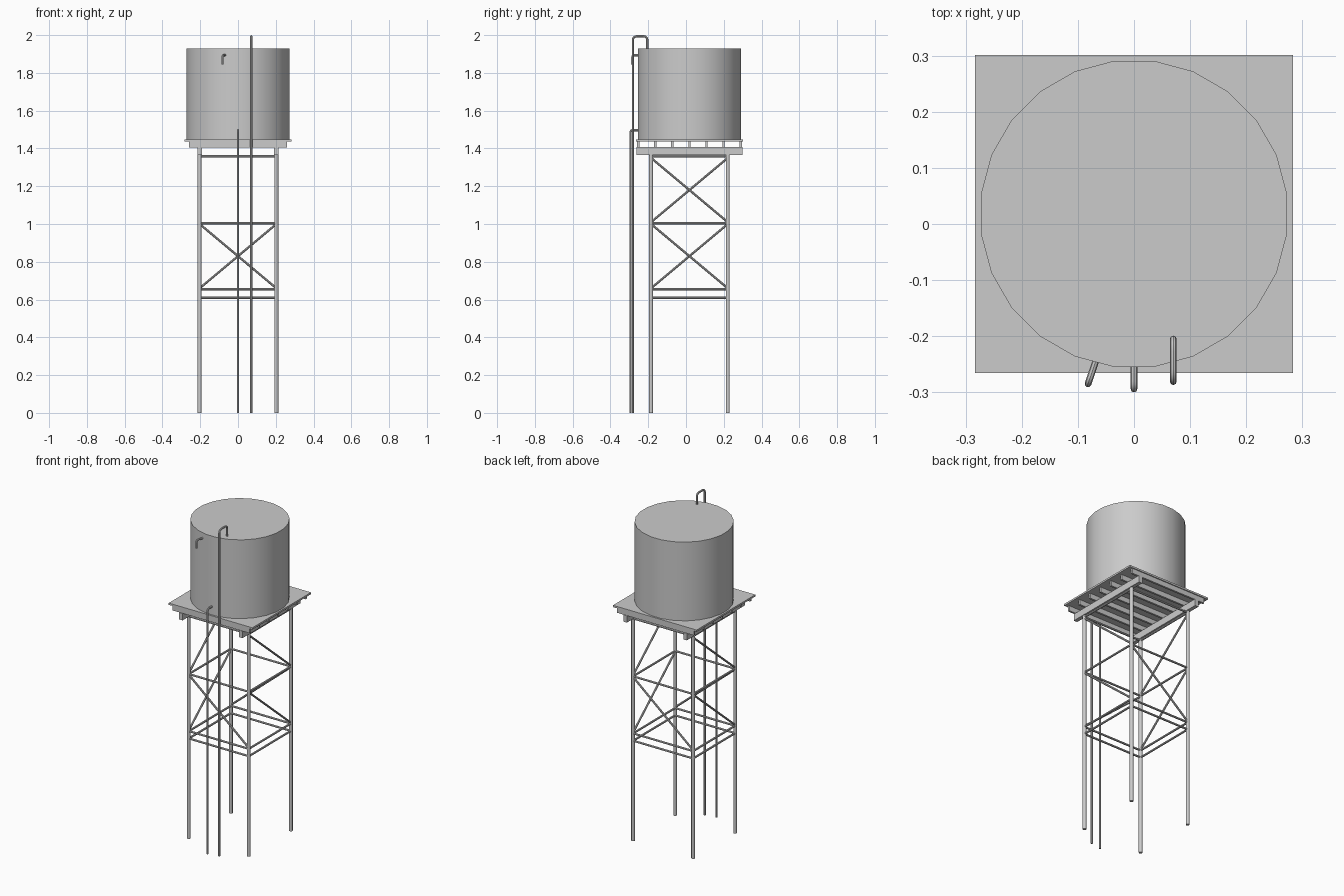
import bpy
import math
from mathutils import Vector

if "Cube" in bpy.data.objects:
    bpy.data.objects.remove(bpy.data.objects["Cube"], do_unlink=True)

grey = bpy.data.materials.new("plain grey")
grey.use_nodes = True
colour = (0.6, 0.6, 0.6, 1)
grey.diffuse_color = colour
grey.node_tree.nodes["Principled BSDF"].inputs["Base Color"].default_value = colour

CY = 0.018      # centre of the tower in y
HALF = 0.203    # half the leg spacing


def finish(name, smooth=False):
    ob = bpy.context.object
    ob.name = name
    ob.data.materials.append(grey)
    if smooth:
        bpy.ops.object.shade_smooth_by_angle(angle=math.radians(40))
    return ob


def box(name, centre, size):
    bpy.ops.mesh.primitive_cube_add(size=1, location=centre)
    ob = bpy.context.object
    ob.scale = size
    bpy.ops.object.transform_apply(location=False, rotation=False, scale=True)
    return finish(name)


def rod(name, a, b, radius, sides=10):
    a, b = Vector(a), Vector(b)
    d = b - a
    bpy.ops.mesh.primitive_cylinder_add(
        vertices=sides, radius=radius, depth=d.length, location=(a + b) / 2,
        rotation=d.to_track_quat('Z', 'Y').to_euler())
    return finish(name, sides > 8)


def pipe(name, points, radius, bend):
    """Round pipe through the points, with rounded elbows."""
    pts = [Vector(p) for p in points]
    path = [pts[0]]
    for prev, p, nxt in zip(pts, pts[1:], pts[2:]):
        a = p + (prev - p).normalized() * bend
        b = p + (nxt - p).normalized() * bend
        for i in range(6):
            t = i / 5
            path.append(a * (1 - t) ** 2 + p * 2 * t * (1 - t) + b * t * t)
    path.append(pts[-1])
    curve = bpy.data.curves.new(name, 'CURVE')
    curve.dimensions = '3D'
    curve.bevel_depth = radius
    curve.bevel_resolution = 2
    curve.use_fill_caps = True
    spline = curve.splines.new('POLY')
    spline.points.add(len(path) - 1)
    for point, co in zip(spline.points, path):
        point.co = (*co, 1)
    ob = bpy.data.objects.new(name, curve)
    bpy.context.collection.objects.link(ob)
    bpy.ops.object.select_all(action='DESELECT')
    ob.select_set(True)
    bpy.context.view_layer.objects.active = ob
    bpy.ops.object.convert(target='MESH')
    finish(name, True)


# Tank and deck
bpy.ops.mesh.primitive_cylinder_add(
    vertices=24, radius=0.275, depth=0.482, location=(0, CY, 1.688),
    rotation=(0, 0, math.radians(7.5)))
finish("tank", True)
box("deck", (0, CY, 1.442), (0.566, 0.567, 0.011))

# Joists run across two main beams
for i in range(7):
    box(f"joist_{i + 1}", (0, CY + (i - 3) * 0.0905, 1.4215), (0.52, 0.012, 0.031))
for side, x in (("right", -HALF), ("left", HALF)):
    box(f"beam_{side}", (x, CY, 1.386), (0.024, 0.562, 0.042))

# Legs, listed around the tower
corners = [(-HALF, CY - HALF), (HALF, CY - HALF), (HALF, CY + HALF), (-HALF, CY + HALF)]
for name, (x, y) in zip(("front_right", "front_left", "back_left", "back_right"), corners):
    rod(f"leg_{name}", (x, y, 0), (x, y, 1.37), 0.0105, 12)

# Horizontal rails on all faces, one diagonal per braced panel
for i, face in enumerate(("front", "left", "back", "right")):
    a, b = corners[i], corners[(i + 1) % 4]
    for level, z in enumerate((0.61, 0.655, 1.004, 1.358)):
        rod(f"rail_{face}_{level + 1}", (*a, z), (*b, z), 0.006, 8)
    rod(f"lower_brace_{face}", (*a, 1.0), (*b, 0.66), 0.006, 8)
    if face in ("left", "right"):
        rod(f"upper_brace_{face}", (*a, 1.35), (*b, 1.01), 0.006, 8)

# Supply, filling and overflow pipes
pipe("supply_pipe", [(0, -0.294, 0), (0, -0.294, 1.497), (0, -0.25, 1.497)], 0.006, 0.014)
pipe("filling_pipe", [(0.07, -0.281, 0), (0.07, -0.281, 1.994),
                      (0.07, -0.205, 1.994), (0.07, -0.205, 1.92)], 0.006, 0.022)
pipe("overflow_pipe", [(-0.065, -0.235, 1.894), (-0.082, -0.285, 1.894),
                       (-0.082, -0.285, 1.845)], 0.006, 0.016)
